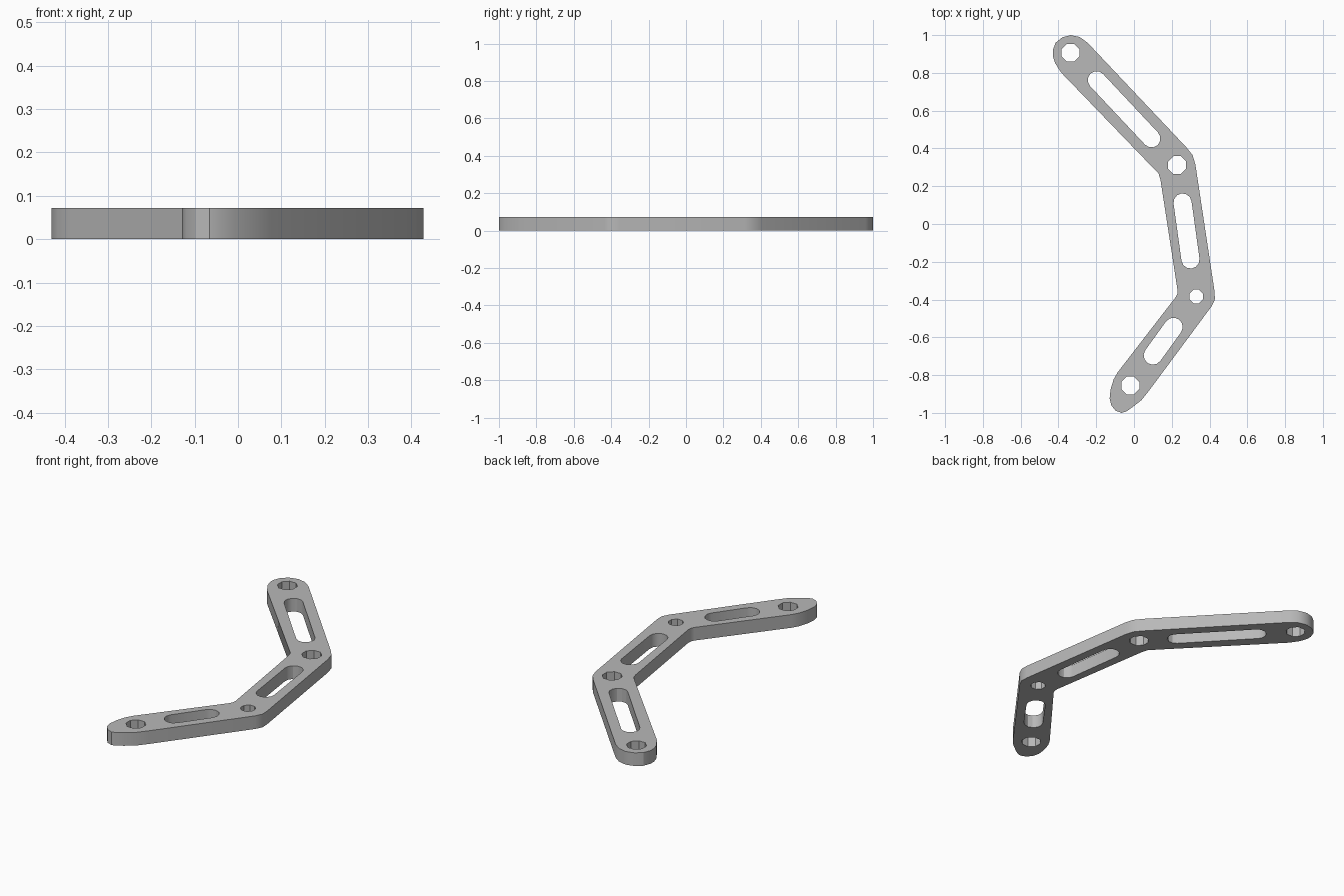
import bpy, bmesh
from math import pi, cos, sin, atan2

cube = bpy.data.objects.get("Cube")
if cube:
    bpy.data.objects.remove(cube, do_unlink=True)

THICKNESS = 0.072

grey = bpy.data.materials.new("grey metal")
grey.use_nodes = True
colour = (0.48, 0.48, 0.48, 1)
grey.diffuse_color = colour
grey.node_tree.nodes["Principled BSDF"].inputs["Base Color"].default_value = colour


def round_hole(x, y, r, sides=8):
    step = 2 * pi / sides
    return [(x + r * cos((i + 0.5) * step), y + r * sin((i + 0.5) * step))
            for i in range(sides)]


def slot(a, b, r, steps=6):
    """Capsule with round ends centred on a and b."""
    along = atan2(b[1] - a[1], b[0] - a[0])
    points = []
    for centre, start in ((b, along - pi / 2), (a, along + pi / 2)):
        for i in range(steps + 1):
            t = start + pi * i / steps
            points.append((centre[0] + r * cos(t), centre[1] + r * sin(t)))
    return points


# Outer profile of the bent arm, clockwise from the rear tip
outline = [
    (-.43, .92), (-.415, .96), (-.38, .988), (-.335, 1), (-.288, .99), (-.246, .96),
    (.278, .405), (.31, .365), (.325, .315),
    (.427, -.36), (.428, -.4), (.41, -.437),
    (.077, -.886), (.04, -.932), (-.008, -.97), (-.042, -.993), (-.066, -1),
    (-.098, -.988), (-.12, -.96), (-.129, -.925), (-.124, -.876), (-.108, -.823), (-.087, -.786),
    (.22, -.388), (.229, -.37), (.23, -.347),
    (.14, .235), (.13, .267),
    (-.384, .8), (-.417, .85), (-.43, .89),
]

# Pivot holes and lightening slots
holes = [
    round_hole(-.336, .907, .051),
    round_hole(.228, .312, .051),
    round_hole(.33, -.384, .039),
    round_hole(-.019, -.855, .051),
    slot((-.198, .762), (.093, .452), .047),
    slot((.257, .114), (.299, -.188), .048),
    slot((.209, -.545), (.1, -.696), .049),
]

# Fill the profile around the holes and extrude it into a plate
bm = bmesh.new()
for loop in [outline] + holes:
    verts = [bm.verts.new((x, y, 0)) for x, y in loop]
    for i, v in enumerate(verts):
        bm.edges.new((verts[i - 1], v))
bmesh.ops.triangle_fill(bm, use_beauty=True, edges=bm.edges[:], normal=(0, 0, 1))
top = bmesh.ops.extrude_face_region(bm, geom=bm.faces[:])["geom"]
bmesh.ops.translate(bm, vec=(0, 0, THICKNESS),
                    verts=[g for g in top if isinstance(g, bmesh.types.BMVert)])
bmesh.ops.recalc_face_normals(bm, faces=bm.faces[:])

mesh = bpy.data.meshes.new("bent_arm_plate")
bm.to_mesh(mesh)
bm.free()
mesh.materials.append(grey)
plate = bpy.data.objects.new("bent_arm_plate", mesh)
bpy.context.collection.objects.link(plate)

# Smooth the rounded ends, keep the rims crisp
bpy.ops.object.select_all(action="DESELECT")
plate.select_set(True)
bpy.context.view_layer.objects.active = plate
bpy.ops.object.shade_smooth_by_angle(angle=pi / 6)
